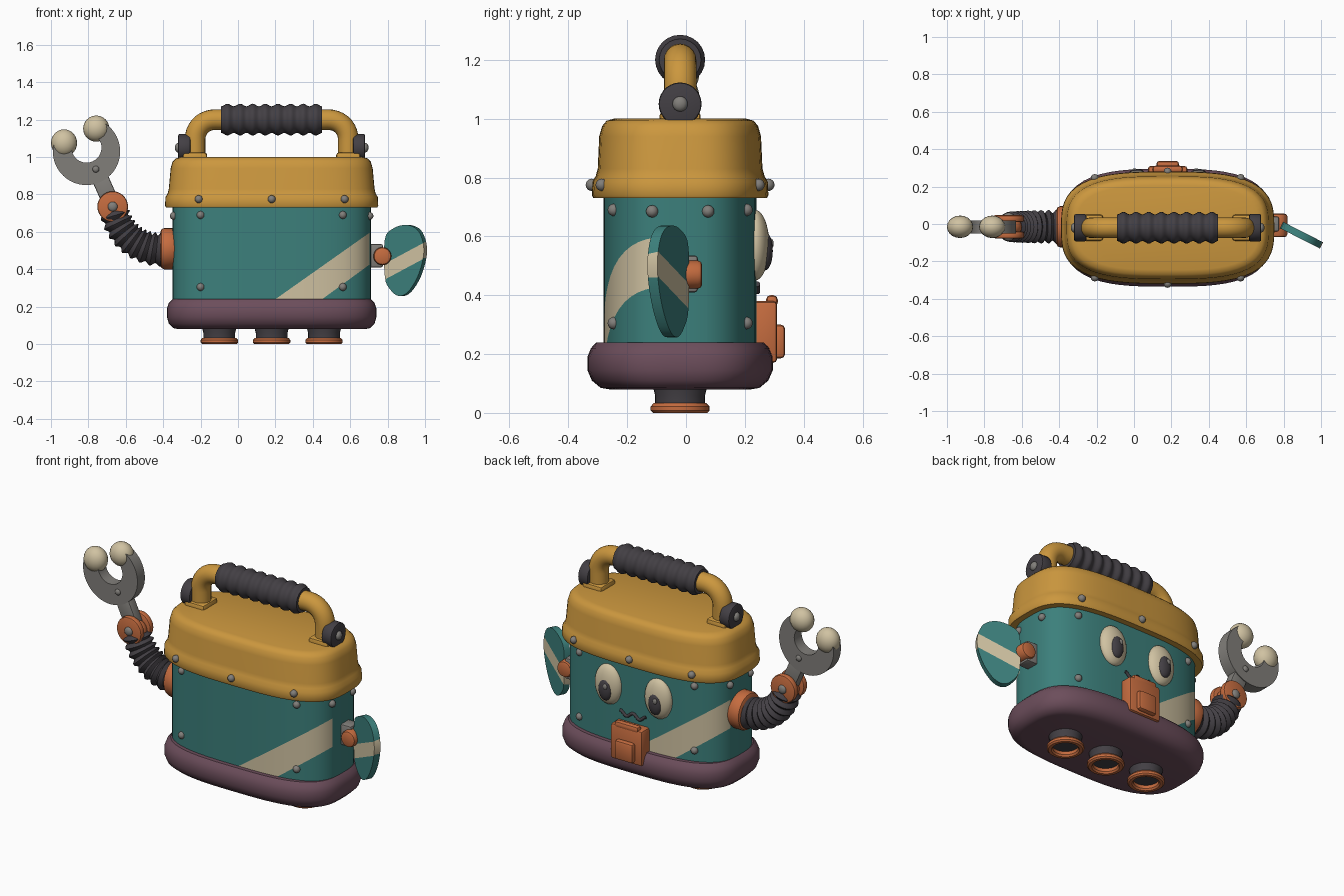
import bpy, bmesh, math
from mathutils import Vector, Matrix
from mathutils.geometry import interpolate_bezier

if "Cube" in bpy.data.objects:
    bpy.data.objects.remove(bpy.data.objects["Cube"])

CX, CY = 0.18, -0.02          # centre of the box body


def color(name, rgb):
    m = bpy.data.materials.new(name)
    m.diffuse_color = (*rgb, 1)
    m.use_nodes = True
    m.node_tree.nodes["Principled BSDF"].inputs["Base Color"].default_value = m.diffuse_color
    return m


TEAL = color("teal", (0.045, 0.215, 0.20))
YELLOW = color("yellow", (0.60, 0.31, 0.048))
PURPLE = color("plum", (0.15, 0.075, 0.105))
DARK = color("dark_rubber", (0.056, 0.050, 0.058))
GREY = color("grey_metal", (0.22, 0.21, 0.195))
CREAM = color("cream", (0.63, 0.54, 0.36))
ORANGE = color("orange", (0.56, 0.15, 0.05))


def finish(name, bm, *mats, angle=35):
    bmesh.ops.recalc_face_normals(bm, faces=bm.faces[:])
    me = bpy.data.meshes.new(name)
    bm.to_mesh(me)
    bm.free()
    for m in mats:
        me.materials.append(m)
    me.shade_smooth()
    me.set_sharp_from_angle(angle=math.radians(angle))
    ob = bpy.data.objects.new(name, me)
    bpy.context.collection.objects.link(ob)
    return ob


def skin(rings, closed=False):
    """Bridge rings of points, cap the ends unless the sweep is closed."""
    bm = bmesh.new()
    vs = [[bm.verts.new(p) for p in r] for r in rings]
    n = len(vs[0])
    pairs = list(zip(vs, vs[1:])) + ([(vs[-1], vs[0])] if closed else [])
    for a, b in pairs:
        for i in range(n):
            bm.faces.new((a[i], a[(i + 1) % n], b[(i + 1) % n], b[i]))
    if not closed:
        bm.faces.new(vs[0])
        bm.faces.new(vs[-1])
    return bm


def circle(c, axis, r, n):
    t = Vector(axis).normalized()
    u = t.cross(Vector((0, 1, 0)) if abs(t.y) < 0.9 else Vector((1, 0, 0))).normalized()
    v = t.cross(u)
    return [Vector(c) + r * (math.cos(2 * math.pi * i / n) * u + math.sin(2 * math.pi * i / n) * v)
            for i in range(n)]


def lathe(name, mat, origin, axis, profile, n=28, closed=False):
    o, a = Vector(origin), Vector(axis)
    return finish(name, skin([circle(o + a * d, a, r, n) for d, r in profile], closed), mat)


def disc(name, mat, origin, axis, d0, d1, r, bev=0.012):
    return lathe(name, mat, origin, axis,
                 [(d0, r - bev), (d0 + bev * .3, r - bev * .3), (d0 + bev, r),
                  (d1 - bev, r), (d1 - bev * .3, r - bev * .3), (d1, r - bev)])


def sweep(name, mat, path, radii, n=20, angle=50):
    rings = []
    for i, p in enumerate(path):
        t = path[min(i + 1, len(path) - 1)] - path[max(i - 1, 0)]
        rings.append(circle(p, t, radii[i], n))
    return finish(name, skin(rings), mat, angle=angle)


def oval(a, b, z, n=72, e=3.1):
    pts = []
    for i in range(n):
        c, s = math.cos(2 * math.pi * i / n), math.sin(2 * math.pi * i / n)
        r = (abs(c) ** e + abs(s) ** e) ** (-1 / e)
        pts.append((CX + a * c * r, CY + b * s * r, z))
    return pts


def loft(profile):
    return skin([oval(a, b, z) for z, a, b in profile])


def ball(name, mat, loc, size, seg=20):
    bm = bmesh.new()
    bmesh.ops.create_uvsphere(bm, u_segments=seg, v_segments=seg // 2 + 2, radius=1)
    bmesh.ops.transform(bm, matrix=Matrix.Translation(loc) @ Matrix.Diagonal((*size, 1)), verts=bm.verts)
    return finish(name, bm, mat, angle=60)


def box(name, mat, lo, hi, bev=0.015, rot=0):
    lo, hi = Vector(lo), Vector(hi)
    bm = bmesh.new()
    bmesh.ops.create_cube(bm, size=1)
    bmesh.ops.transform(bm, matrix=Matrix.Diagonal((*(hi - lo), 1)), verts=bm.verts)
    bmesh.ops.bevel(bm, geom=bm.edges[:], offset=bev, segments=2, profile=0.5, affect='EDGES')
    bmesh.ops.transform(bm, matrix=Matrix.Translation((lo + hi) / 2) @ Matrix.Rotation(rot, 4, 'Y'),
                        verts=bm.verts)
    return finish(name, bm, mat)


def slice_plane(bm, co, no):
    bmesh.ops.bisect_plane(bm, geom=bm.verts[:] + bm.edges[:] + bm.faces[:], plane_co=co, plane_no=no)


def slice_line(bm, x0, z0, x1, z1):
    slice_plane(bm, (x0, 0, z0), (z0 - z1, 0, x1 - x0))


def line_z(x, x0, z0, x1, z1):
    return z0 + (x - x0) * (z1 - z0) / (x1 - x0)


# Body with a diagonal stripe on front and back
LOW, HIGH = (0.45, 0.24, 0.71, 0.43), (0.20, 0.24, 0.71, 0.60)
bm = loft([(0.2, 0.53, 0.26), (0.76, 0.53, 0.26)])
for x0, z0, x1, z1 in (LOW, HIGH):
    slice_line(bm, x0, z0, x1, z1)
    slice_line(bm, 2 * CX - x0, z0, 2 * CX - x1, z1)
for s in (-1, 1):
    slice_plane(bm, (0, CY + s * 0.09, 0), (0, 1, 0))
for f in bm.faces:
    c = f.calc_center_median()
    x = c.x if c.y < CY else 2 * CX - c.x
    if abs(c.y - CY) > 0.09 and abs(f.normal.z) < 0.5 and line_z(x, *LOW) < c.z < line_z(x, *HIGH):
        f.material_index = 1
finish("body", bm, TEAL, CREAM)

# Bumper base and lid
finish("base", loft([(.08, .50, .24), (.085, .525, .27), (.11, .55, .30), (.145, .56, .315), (.19, .56, .315),
                     (.22, .55, .303), (.24, .53, .285), (.24, .45, .2)]), PURPLE)
finish("lid", loft([(.73, .51, .24), (.73, .565, .295), (.74, .57, .30), (.785, .568, .298), (.805, .556, .287),
                    (.83, .55, .28), (.94, .54, .275), (.975, .53, .265), (.993, .512, .25), (1.0, .485, .225)]),
       YELLOW)

# Feet
for i, x in enumerate((-0.10, 0.18, 0.46)):
    lathe(f"foot_{i}", DARK, (x, CY, 0), (0, 0, 1), [(0.03, 0.085), (0.06, 0.085), (0.10, 0.095)])
    lathe(f"foot_ring_{i}", ORANGE, (x, CY, 0), (0, 0, 1),
          [(0, .075), (0, .092), (.008, .1), (.022, .1), (.033, .09), (.033, .07), (.01, .068)], closed=True)


# Rivets
def wall_y(x, a, b):
    return b * (1 - abs((x - CX) / a) ** 3.1) ** (1 / 3.1)


def rivet(x, y, z, r=0.021):
    ball("rivet", GREY, (x, y, z), (r, r, r), 12)


for s in (-1, 1):
    for dx in (-0.38, 0.38):
        for z in (0.305, 0.69):
            rivet(CX + dx, CY + s * wall_y(CX + dx, .53, .26), z)
    for dx in (-0.39, 0, 0.39):
        rivet(CX + dx, CY + s * wall_y(CX + dx, .57, .30), 0.775)
    for y in (-0.115, 0.075):
        rivet(CX + s * 0.523, y, 0.685)

# Handle: bent tube, ribbed grip, mounts
V = Vector
left = [V((-0.23, CY, 1.0)), V((-0.23, CY, 1.06))] + interpolate_bezier(
    V((-0.23, CY, 1.09)), V((-0.23, CY, 1.155)), V((-0.185, CY, 1.2)), V((-0.12, CY, 1.2)), 10)
right = [V((2 * CX - p.x, p.y, p.z)) for p in reversed(left)]
sweep("handle", YELLOW, left + right, [0.055] * 24)
N = 64
sweep("grip", DARK, [V((-0.09 + 0.54 * i / N, CY, 1.2)) for i in range(N + 1)],
      [0.078 - 0.007 * math.cos(2 * math.pi * 8 * i / N) for i in range(N + 1)], n=24)
for s in (-1, 1):
    x = CX + s * 0.41
    box("handle_mount", YELLOW, (x - .065, -.09, .97), (x + .065, .05, 1.025))
    disc("handle_pivot", DARK, (x, CY, 1.05), (s, 0, 0), 0.025, 0.09, 0.073, 0.008)
    ball("pivot_bolt", GREY, (x + s * 0.09, CY, 1.05), (.018, .026, .026), 12)

# Left arm: hub, ribbed hose, elbow
AY = -0.015
disc("arm_hub", ORANGE, (-0.33, AY, 0.51), (-1, 0, 0), 0, 0.085, 0.11, 0.02)
N = 54
hose = interpolate_bezier(V((-.39, AY, .505)), V((-.53, AY, .50)), V((-.63, AY, .58)), V((-.662, AY, .71)), N + 1)
sweep("arm_hose", DARK, hose,
      [0.084 - 0.012 * i / N - 0.009 * math.cos(2 * math.pi * 9 * i / N) for i in range(N + 1)], n=24)
for s in (-1, 1):
    disc("elbow_cheek", ORANGE, (-0.67, AY, 0.735), (0, s, 0), 0.025, 0.062, 0.082, 0.01)
    ball("elbow_bolt", GREY, (-0.67, AY + s * 0.062, 0.735), (.026, .014, .026), 12)
    ball("claw_bolt", GREY, (-0.76, AY + s * 0.035, 0.935), (.018, .012, .018), 12)
ball("elbow_core", ORANGE, (-0.665, AY, 0.72), (.066, .055, .066))


# Claw: flat stem, open ring, padded tips
def prism(outline, origin, u, w, depth):
    o, u, w = V(origin), V(u), V(w)
    front = [o + u * a + V((0, 0, b)) for a, b in outline]
    return skin([front, [p + w * depth for p in front]])


box("claw_stem", GREY, (-.755, AY - .03, .72), (-.665, AY + .03, .93), 0.008, -math.atan2(0.08, 0.18))
arc = [math.radians(158 + 272 * i / 36) for i in range(37)]
outline = ([(.18 * math.cos(t), .18 * math.sin(t)) for t in arc] +
           [(.08 * math.cos(t), .02 + .08 * math.sin(t)) for t in reversed(arc)])
finish("claw", prism(outline, (-0.81, AY - .035, 1.03), (1, 0, 0), (0, 1, 0), .07), GREY)
ball("claw_tip", CREAM, (-0.93, AY, 1.075), (.07, .06, .073))
ball("claw_tip", CREAM, (-0.758, AY, 1.152), (.07, .06, .07))

# Right arm: bracket, hinge and striped paddle
box("paddle_bracket", GREY, (0.67, -0.04, 0.41), (0.775, 0.04, 0.535), 0.01)
disc("paddle_hinge", ORANGE, (0.772, 0, 0.47), (0, 1, 0), -0.07, 0.055, 0.048, 0.015)
knots = [(0, .36), (0, .56), (.045, .618), (.115, .637), (.175, .61), (.205, .54), (.205, .46),
         (.175, .36), (.125, .28), (.075, .257), (.03, .29)]
shape = []
for i in range(len(knots)):        # smooth the outline through its points
    p = [V(knots[(i + k) % len(knots)]) for k in (-1, 0, 1, 2)]
    shape += interpolate_bezier(p[1], p[1] + (p[2] - p[0]) / 6, p[2] - (p[3] - p[1]) / 6, p[2], 5)[:-1]
ang = math.radians(-27)
bm = prism(shape, (0.785, -0.025, 0), (1, math.tan(ang), 0), (-math.sin(ang), math.cos(ang), 0), 0.038)
P_LOW, P_HIGH = (.785, .345, .99, .455), (.785, .43, .99, .54)
slice_line(bm, *P_LOW)
slice_line(bm, *P_HIGH)
for f in bm.faces:
    c = f.calc_center_bounds()
    if line_z(c.x, *P_LOW) < c.z < line_z(c.x, *P_HIGH):
        f.material_index = 1
finish("paddle", bm, TEAL, CREAM)

# Face: eyes, pupils, glints, wavy mouth
for s in (-1, 1):
    x = CX + s * 0.165
    ball("eye", CREAM, (x, 0.235, 0.57), (.088, .048, .12), 28)
    ball("pupil", DARK, (x, 0.268, 0.55), (.043, .027, .066))
    ball("glint", GREY, (x - 0.012, 0.29, 0.575), (.013, .008, .017), 12)
sweep("mouth", DARK, [V((CX + 0.085 * (i / 12 - 1), 0.243, 0.425 + 0.013 * math.cos(i * math.pi / 6)))
                      for i in range(25)], [0.009] * 25, n=10)

# Latch
box("latch", ORANGE, (0.075, 0.22, 0.17), (0.285, 0.31, 0.38), 0.014)
box("latch_lip", ORANGE, (0.10, 0.272, 0.36), (0.26, 0.312, 0.40))
box("latch_plate", ORANGE, (0.12, 0.295, 0.185), (0.24, 0.337, 0.30))
